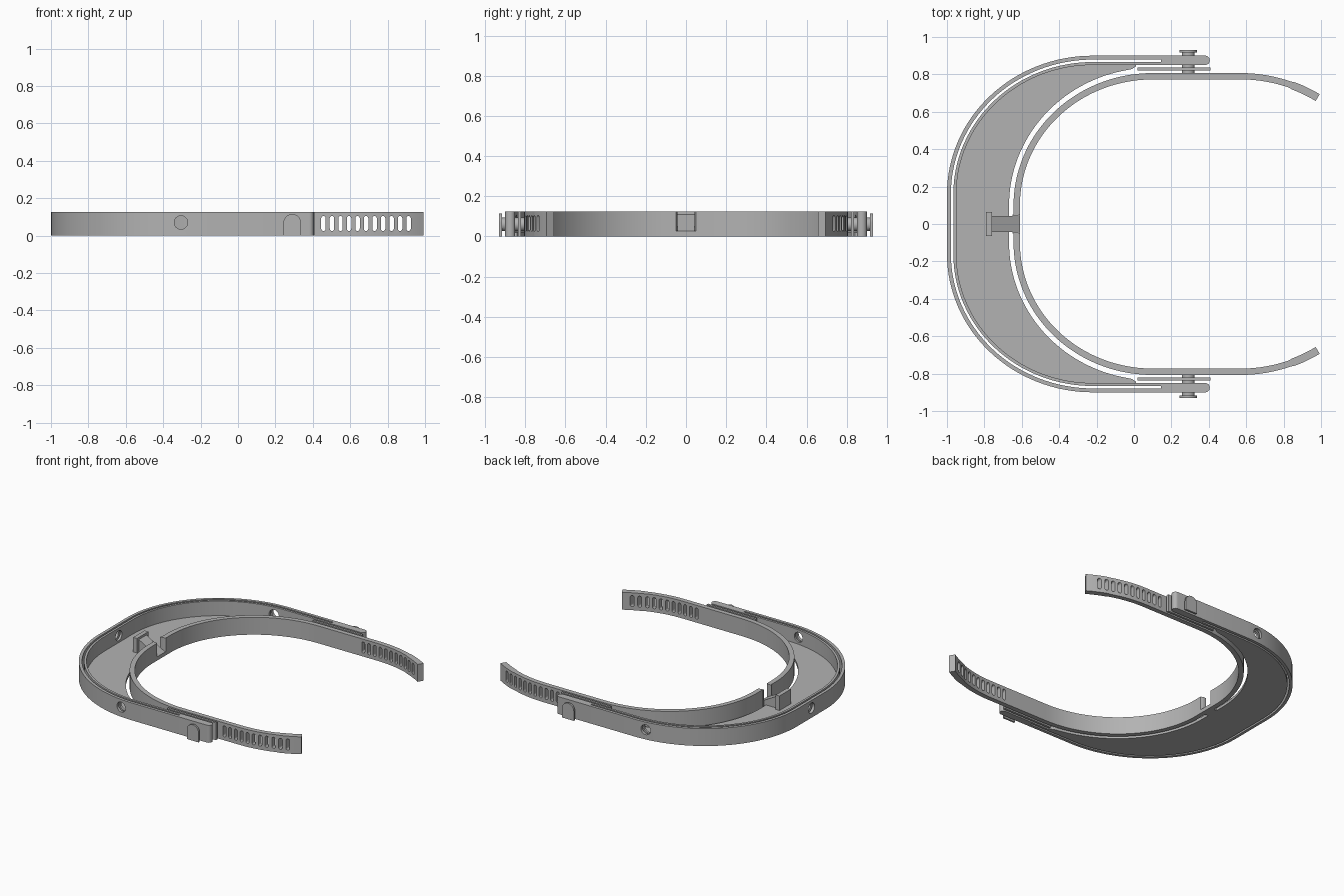
import bpy, bmesh
from math import cos, sin, pi, radians

cube = bpy.data.objects.get("Cube")
if cube:
    bpy.data.objects.remove(cube)

H = 0.125
grey = bpy.data.materials.new("plain_grey")
grey.use_nodes = True
colour = (0.45, 0.45, 0.45, 1)
grey.diffuse_color = colour
grey.node_tree.nodes["Principled BSDF"].inputs["Base Color"].default_value = colour


def prism(name, pts, lo, hi, axis="z"):
    """Extrude a flat outline along an axis."""
    place = {"x": lambda p, d: (d, p[0], p[1]),
             "y": lambda p, d: (p[0], d, p[1]),
             "z": lambda p, d: (p[0], p[1], d)}[axis]
    bm = bmesh.new()
    face = bm.faces.new([bm.verts.new(place(p, lo)) for p in pts])
    out = bmesh.ops.extrude_face_region(bm, geom=[face])
    verts = [g for g in out["geom"] if isinstance(g, bmesh.types.BMVert)]
    bmesh.ops.translate(bm, verts=verts, vec=place((0, 0), hi - lo))
    bmesh.ops.recalc_face_normals(bm, faces=bm.faces)
    mesh = bpy.data.meshes.new(name)
    bm.to_mesh(mesh)
    bm.free()
    mesh.materials.append(grey)
    ob = bpy.data.objects.new(name, mesh)
    bpy.context.collection.objects.link(ob)
    return ob


def cut(ob, cutter):
    """Subtract the cutter and throw it away."""
    mod = ob.modifiers.new("cut", "BOOLEAN")
    mod.operation, mod.solver, mod.object = "DIFFERENCE", "EXACT", cutter
    bpy.context.view_layer.objects.active = ob
    bpy.ops.object.modifier_apply(modifier=mod.name)
    bpy.data.objects.remove(cutter)


def smooth(ob):
    bpy.ops.object.select_all(action="DESELECT")
    ob.select_set(True)
    bpy.context.view_layer.objects.active = ob
    bpy.ops.object.shade_smooth_by_angle(angle=radians(30))


def arc(cx, cy, a, b, start, end, n):
    angles = [radians(start + (end - start) * i / n) for i in range(n + 1)]
    return [(cx + a * cos(t), cy + b * sin(t)) for t in angles]


def mirrored(half):
    """Continue a half outline across the middle line."""
    return half + [(x, -y) for x, y in reversed(half)]


def rect(x0, x1, y0, y1):
    return [(x0, y0), (x1, y0), (x1, y1), (x0, y1)]


def outer_half(off, tail):
    return tail + arc(-0.22, 0.16, 0.78 - off, 0.74 - off, 90, 180, 32)


def slot(x, z0, z1, r):
    return arc(x, z1 - r, r, r, 0, 180, 8) + arc(x, z0 + r, r, r, 180, 360, 8)


# Outer frame with rounded ends
r = 0.024
ends = arc(0.405 - r, 0.85 + r, r, r, -90, 0, 5) + arc(0.405 - r, 0.90 - r, r, r, 0, 90, 5)
frame = prism("outer_frame", mirrored(outer_half(0, ends))
              + mirrored(outer_half(0.05, []))[::-1], 0, H)
# Narrow groove that holds the visor sheet
groove = mirrored(outer_half(0.021, [(0.145, 0.879)])) \
    + mirrored(outer_half(0.034, [(0.145, 0.866)]))[::-1]
cut(frame, prism("groove_cutter", groove, -0.1, 0.3))
# Fixing holes at both sides and the middle
cut(frame, prism("side_hole_cutter", arc(-0.305, 0.07, 0.036, 0.036, 0, 345, 23), -1.1, 1.1, "y"))
cut(frame, prism("middle_hole_cutter", arc(0, 0.07, 0.036, 0.036, 0, 345, 23), -1.1, -0.9, "x"))
smooth(frame)

# Crescent floor
floor_inner = [(0.01, 0.842), (-0.01, 0.829)] + arc(0.1, 0.1, 0.768, 0.735, 100, 180, 32)
floor = prism("crescent_floor", mirrored(outer_half(0.05, [(0.01, 0.85)]))
              + mirrored(floor_inner)[::-1], 0, 0.02)
smooth(floor)


# Head band with curved arms, thicker at the tips
def band_half(side):
    t = 0.017 * side
    tip = 0.021 * side
    return (arc(0.57, -0.01, 0.8 + tip, 0.8 + tip, 59, 69, 6)
            + arc(0.57, -0.01, 0.8 + t, 0.8 + t, 71, 90, 10)
            + arc(0.1, 0.1, 0.727 + t, 0.69 + t, 90, 180, 40))


band = prism("head_band", mirrored(band_half(1)) + mirrored(band_half(-1))[::-1], 0, H)
for i in range(11):
    cut(band, prism("slot_cutter", slot(0.457 + i * 0.0455, 0.025, 0.105, 0.012), -1, 1, "y"))
cut(band, prism("notch_cutter", rect(-0.72, -0.57, -0.05, 0.05), 0.027, 0.3))
smooth(band)

# Middle clip: upright plate and a sloping bridge to the band
prism("clip_plate", rect(-0.79, -0.76, -0.064, 0.064), 0.02, H)
prism("clip_bridge", [(-0.762, 0), (-0.61, 0), (-0.61, 0.027), (-0.762, 0.11)],
      -0.043, 0.043, "y")
for s in (-1, 1):
    prism("notch_cheek", [(-0.61, s * 0.05), (-0.61, s * 0.058), (-0.65, s * 0.05),
                          (-0.65, s * 0.042), (-0.628, s * 0.043)], 0, H)

# Side spacers and pegs
for s, side in ((1, "back"), (-1, "front")):
    prism(side + "_spacer", rect(0.02, 0.41, s * 0.821, s * 0.837), 0, H)
    shaft = prism(side + "_peg_shaft", arc(0.29, 0.06, 0.034, 0.034, 0, 345, 23),
                  s * 0.795, s * 0.92, "y")
    cap = prism(side + "_peg_cap", [(0.243, 0), (0.337, 0)]
                + arc(0.29, 0.068, 0.047, 0.047, 0, 180, 16), s * 0.917, s * 0.93, "y")
    smooth(shaft)
    smooth(cap)
